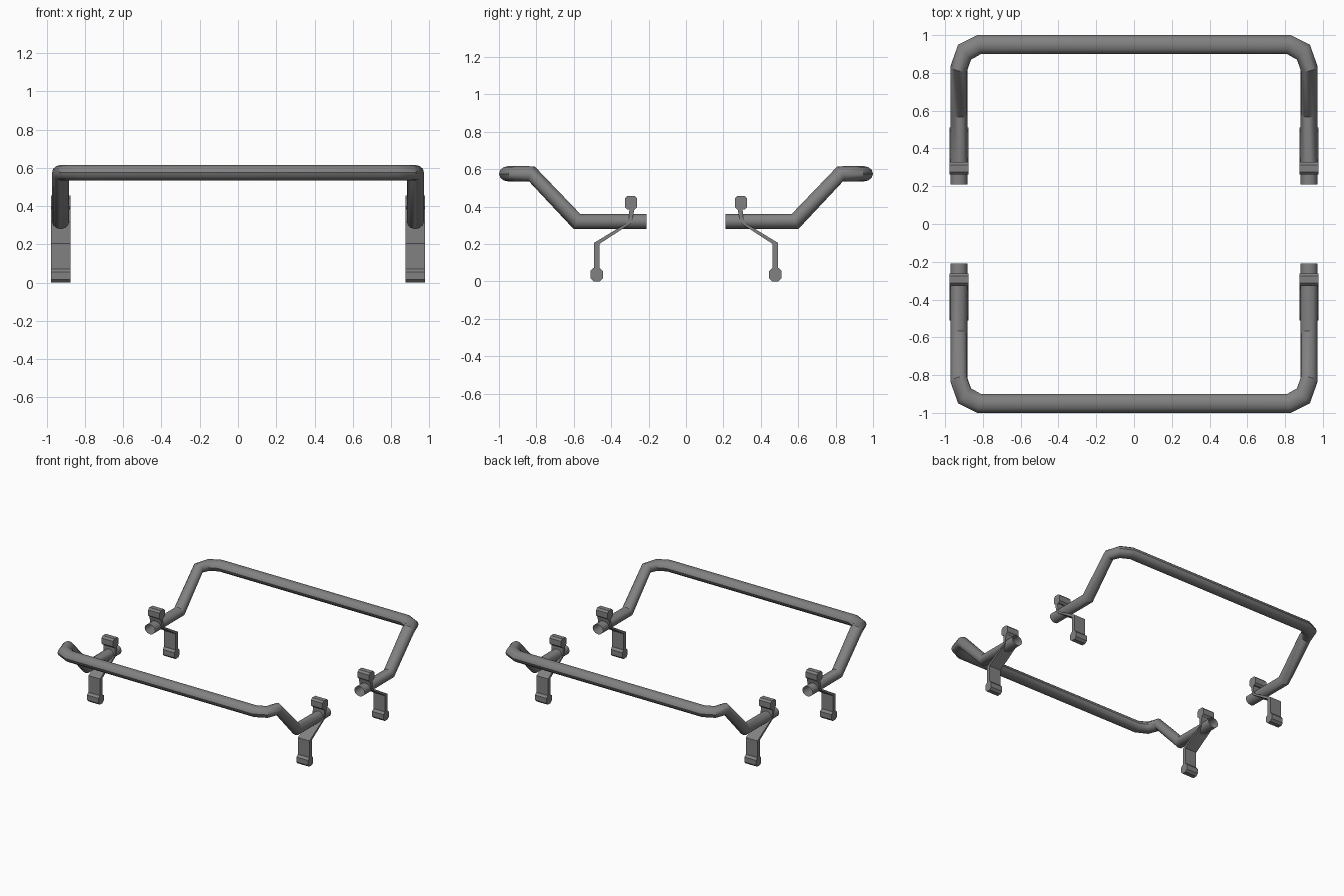
import bpy
import bmesh
import math
from mathutils import Vector

cube = bpy.data.objects.get("Cube")
if cube:
    bpy.data.objects.remove(cube, do_unlink=True)

# One grey painted metal for everything
metal = bpy.data.materials.new("grey_metal")
metal.use_nodes = True
GREY = (0.22, 0.22, 0.22, 1)
metal.diffuse_color = GREY
metal.node_tree.nodes["Principled BSDF"].inputs["Base Color"].default_value = GREY


def finish(name, bm, smooth=False):
    bmesh.ops.recalc_face_normals(bm, faces=bm.faces)
    mesh = bpy.data.meshes.new(name)
    bm.to_mesh(mesh)
    bm.free()
    mesh.materials.append(metal)
    obj = bpy.data.objects.new(name, mesh)
    bpy.context.collection.objects.link(obj)
    if smooth:
        bpy.ops.object.select_all(action='DESELECT')
        obj.select_set(True)
        bpy.context.view_layer.objects.active = obj
        bpy.ops.object.shade_smooth_by_angle(angle=math.radians(35))
    return obj


# Half rail stations: centre, outward half-width, upward half-height
HALF_RAIL = [
    ((0.927, 0.21, 0.32), (0.045, 0, 0), (0, 0, 0.04)),
    ((0.927, 0.583, 0.32), (0.045, 0, 0), (0, -0.018, 0.04)),
    ((0.927, 0.825, 0.575), (0.045, 0.01, 0), (0, -0.015, 0.04)),
    ((0.897, 0.91, 0.575), (0.034, 0.04, 0), (0, 0, 0.041)),
    ((0.82, 0.95, 0.575), (0.01, 0.05, 0), (0, 0, 0.041)),
]
SIDES = 12


def rail(name, sy):
    """Bent tube swept through the stations, then through their mirror."""
    stations = [(1, s) for s in HALF_RAIL] + [(-1, s) for s in reversed(HALF_RAIL)]
    bm = bmesh.new()
    rings = []
    for sx, station in stations:
        flip = Vector((sx, sy, 1))
        c, h, v = (Vector(p) * flip for p in station)
        angles = [math.tau * i / SIDES for i in range(SIDES)]
        rings.append([bm.verts.new(c + h * math.cos(a) + v * math.sin(a)) for a in angles])
    for a, b in zip(rings, rings[1:]):
        for i in range(SIDES):
            j = (i + 1) % SIDES
            bm.faces.new((a[i], a[j], b[j], b[i]))
    finish(name, bm, smooth=True)


def prism(bm, outline, sx, sy):
    """Extrude a (y, z) outline across the width of a bracket."""
    a, b = [[bm.verts.new((sx * x, sy * y, z)) for y, z in outline] for x in (0.875, 0.977)]
    bm.faces.new(a)
    bm.faces.new(b)
    for i in range(len(a)):
        j = (i + 1) % len(a)
        bm.faces.new((a[i], a[j], b[j], b[i]))


def chamfered(y, z, ry, rz, cut):
    """Rectangle outline with cut corners."""
    pts = []
    for sy, sz in ((1, 1), (-1, 1), (-1, -1), (1, -1)):
        pair = [(y + sy * ry, z + sz * (rz - cut)), (y + sy * (ry - cut), z + sz * rz)]
        pts += pair if sy == sz else pair[::-1]
    return pts


# Folded strap: upright leg, slope under the tube, short neck
STRAP = [(0.463, 0.06), (0.493, 0.06), (0.493, 0.205), (0.308, 0.317),
         (0.307, 0.395), (0.277, 0.395), (0.291, 0.312), (0.463, 0.2)]
STRAP[4:6] = [(0.302, 0.395), (0.274, 0.395)]


def bracket(name, sx, sy):
    bm = bmesh.new()
    prism(bm, STRAP, sx, sy)
    prism(bm, chamfered(0.478, 0.036, 0.033, 0.036, 0.016), sx, sy)  # foot
    prism(bm, chamfered(0.294, 0.42, 0.033, 0.036, 0.014), sx, sy)   # head
    finish(name, bm)


for end, sy in (("front", -1), ("back", 1)):
    rail(end + "_rail", sy)
    for side, sx in (("left", 1), ("right", -1)):
        bracket(f"{end}_{side}_bracket", sx, sy)
